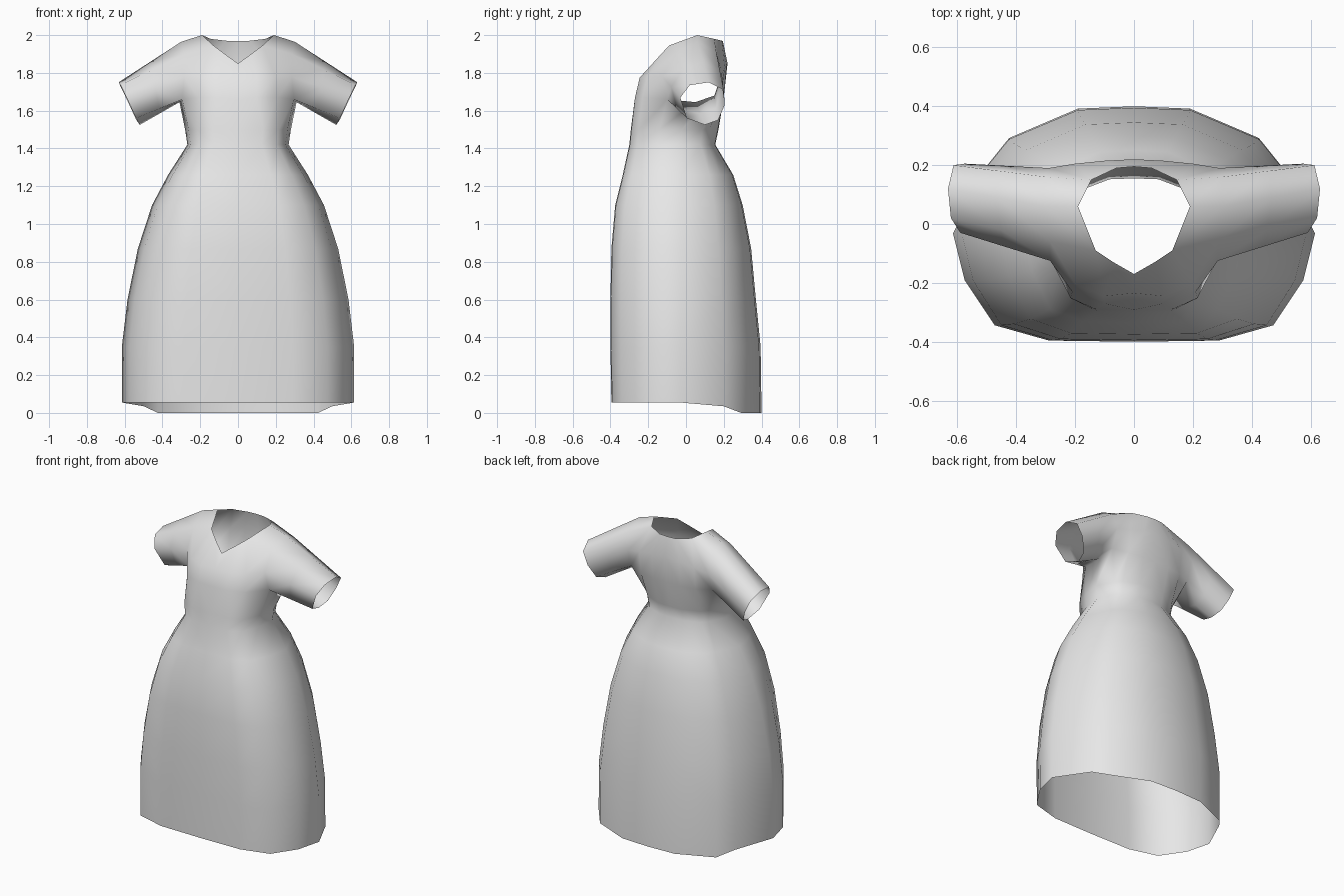
import bpy
import bmesh
from mathutils import Vector

cube = bpy.data.objects.get("Cube")
if cube:
    bpy.data.objects.remove(cube, do_unlink=True)

# One plain cloth colour
cloth = bpy.data.materials.new("light grey cloth")
cloth.use_nodes = True
cloth.diffuse_color = (0.8, 0.8, 0.8, 1)
cloth.node_tree.nodes["Principled BSDF"].inputs["Base Color"].default_value = (0.8, 0.8, 0.8, 1)

bm = bmesh.new()


def row(points):
    return [bm.verts.new(p) for p in points]


def strip(a, b, closed=False):
    """Fill quads between two rows of equal length."""
    n = len(a)
    for i in range(n if closed else n - 1):
        j = (i + 1) % n
        bm.faces.new((a[i], a[j], b[j], b[i]))


# Half outline of the skirt, front centre to back centre, as (width, depth)
OUTLINE = [(0, -1), (.47, -.99), (.77, -.86), (.935, -.48), (1, -.08),
           (.81, .5), (.69, .73), (.31, .98), (0, 1)]
HEM_DROP = [0, 0, 0, 0, 0, .02, .055, .055, .055]

# Skirt and waist rings: height, half width, front depth, back depth
RINGS = [(.055, .615, .395, .4), (.35, .615, .4, .395), (.6, .585, .4, .37),
         (.87, .53, .395, .345), (1.1, .455, .375, .3), (1.26, .37, .335, .25),
         (1.42, .268, .3, .155), (1.5, .28, .292, .172)]
rows = []
for k, (z, w, front, back) in enumerate(RINGS):
    rows.append(row([(u * w, v * (front if v < 0 else back),
                      z - (HEM_DROP[i] if k == 0 else 0))
                     for i, (u, v) in enumerate(OUTLINE)]))

# Bust row, reaching the armpit at its middle point
bust = row([(0, -.255, 1.66), (.1, -.27, 1.67), (.21, -.23, 1.67), (.295, -.1, 1.66),
            (.31, .05, 1.645), (.295, .15, 1.68), (.2, .185, 1.67), (.1, .2, 1.67),
            (0, .2, 1.67)])
rows.append(bust)
for a, b in zip(rows, rows[1:]):
    strip(a, b)

# Front panel up to the V neck
chest = row([(0, -.235, 1.77), (.1, -.245, 1.775), (.2, -.205, 1.78), (.285, -.125, 1.78)])
front_neck = row([(0, -.17, 1.85), (.07, -.13, 1.9), (.13, -.09, 1.945), (.285, -.06, 1.9)])
strip(bust[:4], chest)
strip(chest, front_neck)

# Back panel up to the back neckline
blade = row([(.29, .19, 1.8), (.2, .205, 1.82), (.1, .215, 1.84), (0, .22, 1.85)])
back_neck = row([(.3, .16, 1.91), (.145, .15, 1.98), (.06, .19, 1.97), (0, .195, 1.97)])
strip(bust[5:], blade)
strip(blade, back_neck)

# Shoulder between neck opening and armhole
neck_side, shoulder = row([(.19, .06, 2.0), (.3, .06, 1.965)])
strip([front_neck[2], neck_side, back_neck[1]],
      [front_neck[3], shoulder, back_neck[0]])

# Short sleeve from the armhole to the cuff
armhole = [bust[4], bust[3], chest[3], front_neck[3], shoulder,
           back_neck[0], blade[0], bust[5]]
cuff_points = [(.52, .1, 1.525), (.54, .005, 1.56), (.59, -.03, 1.67), (.622, .02, 1.735),
               (.632, .12, 1.75), (.613, .2, 1.71), (.575, .205, 1.63), (.538, .17, 1.55)]
middle = row([v.co.lerp(Vector(p), .5) for v, p in zip(armhole, cuff_points)])
cuff = row(cuff_points)
strip(armhole, middle, closed=True)
strip(middle, cuff, closed=True)

# Mirror the half garment and weld the centre line
geom = bm.verts[:] + bm.edges[:] + bm.faces[:]
bmesh.ops.mirror(bm, geom=geom, axis='X', merge_dist=.001)
bmesh.ops.remove_doubles(bm, verts=bm.verts[:], dist=.001)
bmesh.ops.recalc_face_normals(bm, faces=bm.faces[:])
# Open shell: make sure the hem front faces outwards
bm.faces.ensure_lookup_table()
low = min(bm.faces, key=lambda f: f.calc_center_median().y)
if low.normal.y > 0:
    bmesh.ops.reverse_faces(bm, faces=bm.faces[:])
for f in bm.faces:
    f.smooth = True

mesh = bpy.data.meshes.new("dress")
bm.to_mesh(mesh)
bm.free()
mesh.materials.append(cloth)
dress = bpy.data.objects.new("dress", mesh)
bpy.context.collection.objects.link(dress)
